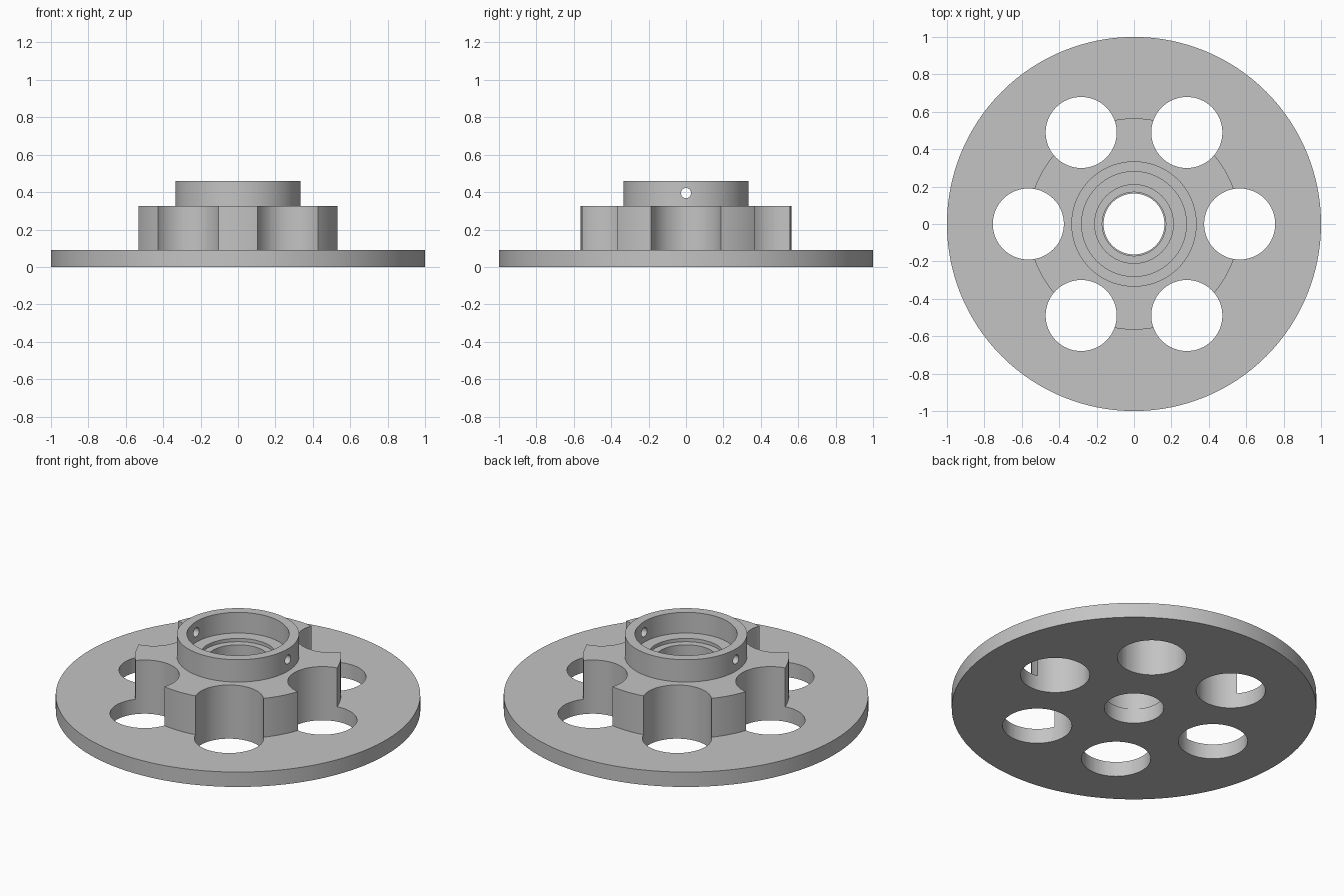
import bpy, bmesh
from math import cos, sin, pi, radians

cube = bpy.data.objects.get("Cube")
if cube:
    bpy.data.objects.remove(cube, do_unlink=True)

grey = bpy.data.materials.new("plain grey")
grey.use_nodes = True
colour = (0.55, 0.55, 0.55, 1)
grey.diffuse_color = colour
grey.node_tree.nodes["Principled BSDF"].inputs["Base Color"].default_value = colour


def lathe(name, profile, steps=128):
    """Spin a closed (radius, height) profile around z."""
    bm = bmesh.new()
    rings = []
    for i in range(steps):
        a = 2 * pi * i / steps
        rings.append([bm.verts.new((r * cos(a), r * sin(a), z)) for r, z in profile])
    n = len(profile)
    for i in range(steps):
        p, q = rings[i], rings[(i + 1) % steps]
        for j in range(n):
            k = (j + 1) % n
            bm.faces.new((p[j], q[j], q[k], p[k]))
    bmesh.ops.recalc_face_normals(bm, faces=bm.faces)
    mesh = bpy.data.meshes.new(name)
    bm.to_mesh(mesh)
    bm.free()
    mesh.materials.append(grey)
    obj = bpy.data.objects.new(name, mesh)
    bpy.context.collection.objects.link(obj)
    return obj


def cutter(radius, depth, location, rotation=(0, 0, 0), sides=64):
    bpy.ops.mesh.primitive_cylinder_add(vertices=sides, radius=radius, depth=depth,
                                        location=location, rotation=rotation)
    obj = bpy.context.object
    obj.name = "hole_cutter"
    obj.hide_render = True
    obj.data.materials.append(grey)
    return obj


def cut(obj, tools):
    """Subtract the tools from obj and bake the result."""
    for tool in tools:
        mod = obj.modifiers.new("cut", 'BOOLEAN')
        mod.operation = 'DIFFERENCE'
        mod.solver = 'EXACT'
        mod.object = tool
    bpy.context.view_layer.update()
    graph = bpy.context.evaluated_depsgraph_get()
    mesh = bpy.data.meshes.new_from_object(obj.evaluated_get(graph))
    obj.modifiers.clear()
    obj.data = mesh


# Wide flat flange with a centre bore
flange = lathe("flange", [(0.163, 0), (1, 0), (1, 0.09), (0.163, 0.09)])

# Hub with a raised collar, bearing pocket and shallow relief step
hub = lathe("hub", [(0.17, 0.09), (0.565, 0.09), (0.565, 0.325), (0.335, 0.325),
                    (0.335, 0.46), (0.28, 0.46), (0.28, 0.335), (0.21, 0.335),
                    (0.21, 0.315), (0.17, 0.315)])

# Six round holes through the flange, which also scallop the hub
holes = [cutter(0.19, 1.5, (0.565 * cos(radians(a)), 0.565 * sin(radians(a)), 0))
         for a in range(0, 360, 60)]
# Cross pin hole through both sides of the collar
pin = cutter(0.027, 1.2, (0, 0, 0.395), (0, pi / 2, 0), 32)

cut(flange, holes)
cut(hub, holes + [pin])
for tool in holes + [pin]:
    bpy.data.objects.remove(tool, do_unlink=True)

# Smooth the round walls and keep the rims sharp
bpy.ops.object.select_all(action='DESELECT')
for obj in (flange, hub):
    obj.select_set(True)
bpy.context.view_layer.objects.active = hub
bpy.ops.object.shade_smooth_by_angle(angle=radians(30))
